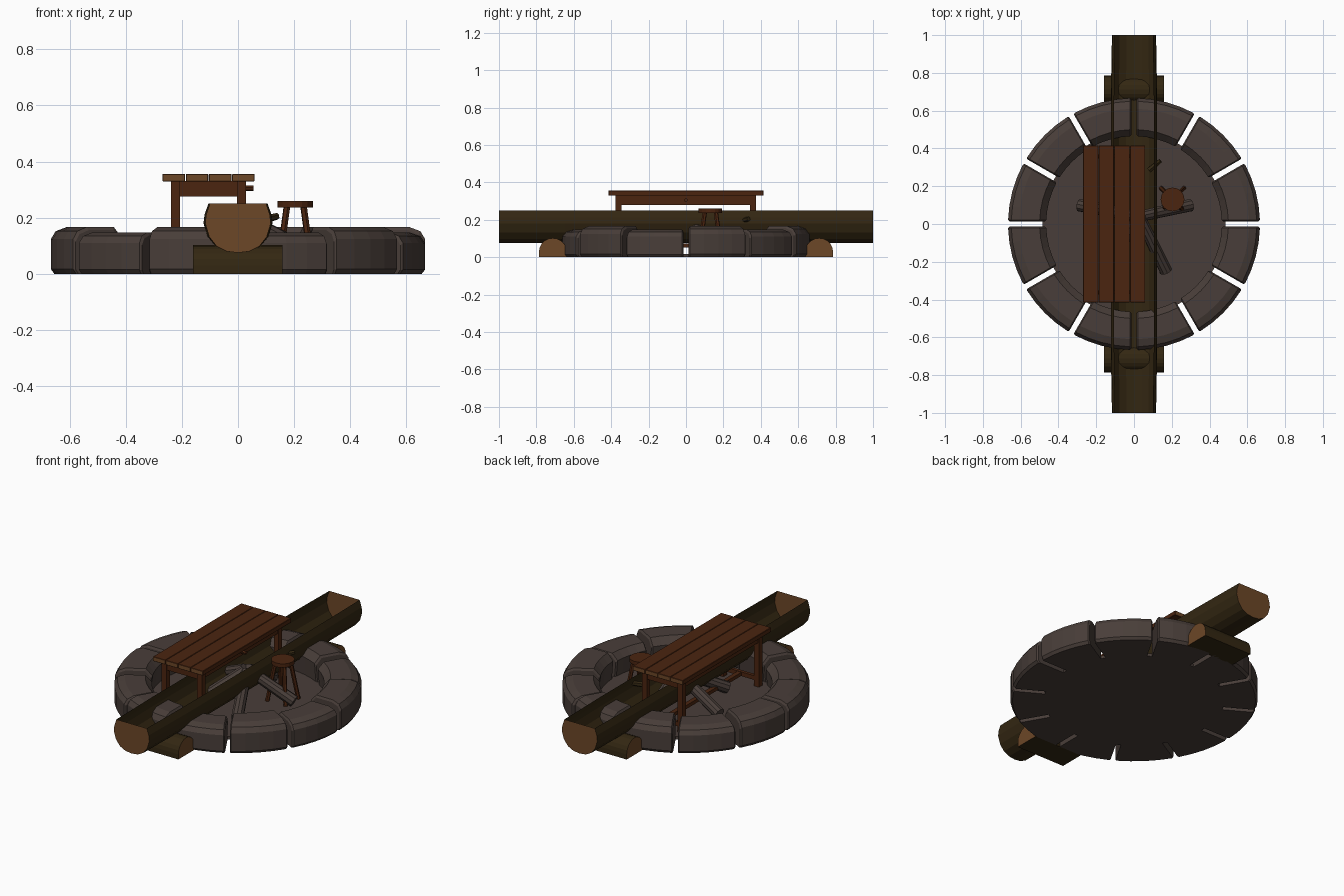
import bpy, bmesh
from math import sin, cos, asin, pi, radians
from mathutils import Vector

if "Cube" in bpy.data.objects:
    bpy.data.objects.remove(bpy.data.objects["Cube"])


def material(name, rgb):
    m = bpy.data.materials.new(name)
    m.use_nodes = True
    m.diffuse_color = (*rgb, 1)
    bsdf = m.node_tree.nodes["Principled BSDF"]
    bsdf.inputs["Base Color"].default_value = (*rgb, 1)
    bsdf.inputs["Roughness"].default_value = 0.9
    return m


STONE = material("grey stone", (0.066, 0.048, 0.041))
BARK = material("dark bark", (0.033, 0.02, 0.006))
PLANK = material("red brown wood", (0.07, 0.018, 0.005))
GRAIN = material("cut wood", (0.15, 0.063, 0.02))


def finish(name, bm, mats, fix=True):
    if fix:
        bmesh.ops.recalc_face_normals(bm, faces=bm.faces)
    me = bpy.data.meshes.new(name)
    bm.to_mesh(me)
    bm.free()
    for m in mats:
        me.materials.append(m)
    ob = bpy.data.objects.new(name, me)
    bpy.context.collection.objects.link(ob)
    return ob


def loft(bm, rings, caps=True, closed=True):
    """Skin a list of point rings; cap faces get material slot 1."""
    rows = [[bm.verts.new(p) for p in ring] for ring in rings]
    n = len(rows[0])
    for a, b in zip(rows, rows[1:]):
        for i in range(n if closed else n - 1):
            j = (i + 1) % n
            bm.faces.new((a[i], a[j], b[j], b[i]))
    if caps:
        for row in (rows[0], rows[-1]):
            bm.faces.new(row).material_index = 1


def box(name, lo, hi, mat, end=None, bevel=0.0):
    bm = bmesh.new()
    bmesh.ops.create_cube(bm, size=1)
    lo, hi = Vector(lo), Vector(hi)
    for v in bm.verts:
        v.co = (lo + hi) / 2 + v.co * (hi - lo)
    if bevel:
        bmesh.ops.bevel(bm, geom=bm.edges[:], offset=bevel, segments=1, affect='EDGES')
    bm.normal_update()
    for f in bm.faces:
        if end and abs(f.normal.y) > 0.9:
            f.material_index = 1
    return finish(name, bm, [mat, end or mat])


def rod(name, a, b, r1, r2, mat, end=None, sides=8):
    a, b = Vector(a), Vector(b)
    d = (b - a).normalized()
    u = d.orthogonal().normalized()
    w = d.cross(u)
    rings = [[p + (u * cos(2 * pi * i / sides) + w * sin(2 * pi * i / sides)) * r
              for i in range(sides)] for p, r in ((a, r1), (b, r2))]
    bm = bmesh.new()
    loft(bm, rings)
    return finish(name, bm, [mat, end or mat])


# Ring of twelve chamfered stones with parallel gaps
profile = [(0.475, 0), (0.465, 0.76), (0.5, 1), (0.61, 1),
           (0.65, 0.91), (0.667, 0.74), (0.667, 0.1), (0.655, 0)]


def stone(index, height):
    start, span, steps = radians(30 * index), radians(30), 4
    rings = []
    for k in range(-1, steps + 2):
        t = min(max(k / steps, 0), 1)
        inset = 0.93 if k in (-1, steps + 1) else 1.0
        gap = 0.014 if inset < 1 else 0.021
        ring = []
        for r, z in profile:
            r = 0.565 + (r - 0.565) * inset
            g = asin(gap / r)
            ang = start + g + (span - 2 * g) * t
            ring.append((r * cos(ang), r * sin(ang), z * height * inset))
        rings.append(ring)
    bm = bmesh.new()
    loft(bm, rings)
    finish(f"ring_stone_{index + 1}", bm, [STONE, STONE])


for i in range(12):
    stone(i, 0.148 if i in (1, 4, 7, 9, 11) else 0.167)

# Pit floor
rod("pit_floor", (0, 0, 0), (0, 0, 0.018), 0.485, 0.485, STONE, sides=48)

# Hollow half log: open bark shell with cut ends
half = [(0, 0.075), (0.042, 0.08), (0.08, 0.098), (0.108, 0.132),
        (0.123, 0.18), (0.119, 0.212), (0.105, 0.251)]
arc = [(-x, z) for x, z in reversed(half[1:])] + half
bm = bmesh.new()
loft(bm, [[(x * s, y, z) for x, z in arc]
          for y, s in ((-1, 0.95), (-0.65, 1), (0.65, 1), (1, 0.95))], closed=False)
finish("hollow_log", bm, [BARK, GRAIN])
rod("log_branch_stub", (0.08, 0.285, 0.19), (0.14, 0.335, 0.205), 0.016, 0.012, BARK, sides=6)

# Half round cradle logs under the trough
for side, label in ((-1, "front"), (1, "back")):
    section = [(0.074 * cos(a), 0.03 + 0.072 * sin(a))
               for a in [pi * k / 10 for k in range(11)]]
    section += [(-0.074, 0), (0.074, 0)]
    bm = bmesh.new()
    loft(bm, [[(x, side * 0.712 + y, z) for y, z in section] for x in (-0.16, 0.158)])
    finish(f"{label}_cradle_log", bm, [BARK, GRAIN])

# Leaning fire logs
peak = Vector((0.03, 0.04, 0.19))
for i, (x, y) in enumerate([(0.17, -0.25), (0.3, 0.1), (-0.29, 0.1), (-0.13, -0.2), (0.02, 0.3)]):
    foot = Vector((x, y, 0.045))
    top = peak + (foot - peak) * 0.06
    rod(f"fire_log_{i + 1}", foot, top, 0.034, 0.03, STONE, sides=10)

# Table top planks
edges = [-0.27, -0.187, -0.105, -0.022, 0.06]
for i, (a, b) in enumerate(zip(edges, edges[1:])):
    box(f"table_plank_{i + 1}", (a + 0.001, -0.415, 0.329), (b - 0.001, 0.415, 0.356),
        PLANK, GRAIN, 0.002)

# Table legs, aprons and low stretchers
for x in (-0.222, 0.012):
    for y in (-0.362, 0.358):
        box("table_leg", (x - 0.016, y - 0.016, 0.018), (x + 0.016, y + 0.016, 0.33), PLANK)
    box("table_side_apron", (x - 0.009, -0.35, 0.28), (x + 0.009, 0.35, 0.33), PLANK)
for y in (-0.362, 0.358):
    box("table_end_apron", (-0.21, y - 0.009, 0.275), (0.0, y + 0.009, 0.33), PLANK)
    box("table_low_rail", (-0.21, y - 0.01, 0.05), (0.0, y + 0.01, 0.075), PLANK)
box("table_long_stretcher", (-0.118, -0.36, 0.052), (-0.092, 0.36, 0.073), PLANK)
rod("table_peg", (0.02, 0, 0.305), (0.055, 0, 0.305), 0.01, 0.01, PLANK, sides=6)

# Stool
seat = Vector((0.204, 0.13, 0))
rod("stool_seat", seat + Vector((0, 0, 0.237)), seat + Vector((0, 0, 0.26)),
    0.063, 0.063, PLANK, sides=16)
for k in range(4):
    d = Vector((cos(pi / 4 + k * pi / 2), sin(pi / 4 + k * pi / 2), 0))
    rod(f"stool_leg_{k + 1}", seat + d * 0.085 + Vector((0, 0, 0.018)),
        seat + d * 0.042 + Vector((0, 0, 0.24)), 0.012, 0.012, PLANK, sides=6)
